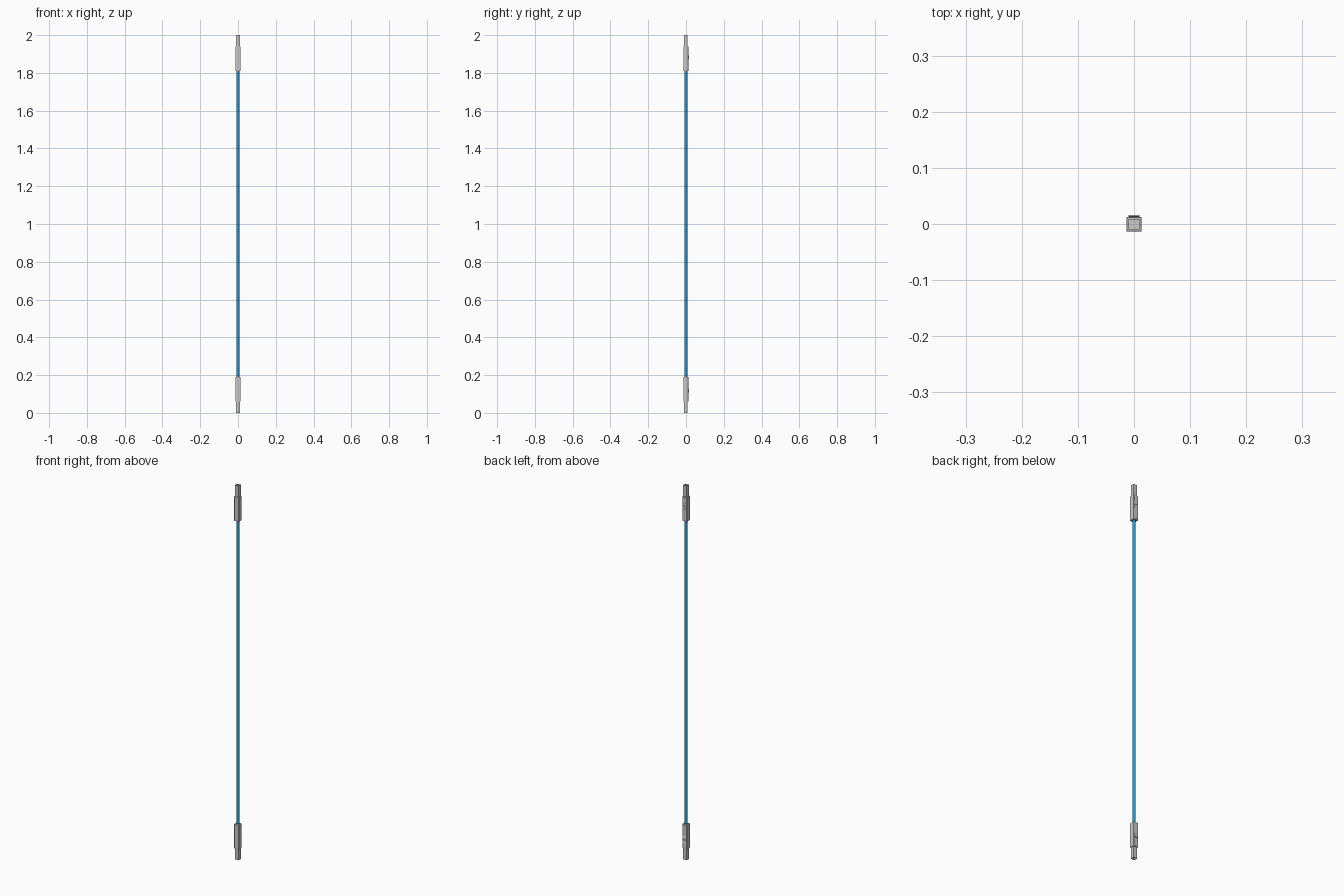
import bpy, bmesh, math

if "Cube" in bpy.data.objects:
    bpy.data.objects.remove(bpy.data.objects["Cube"])

blue = bpy.data.materials.new("cable_blue")
blue.diffuse_color = (0.01, 0.33, 0.72, 1)
blue.use_nodes = True
blue.node_tree.nodes["Principled BSDF"].inputs["Base Color"].default_value = blue.diffuse_color


def finish(name, bm):
    bmesh.ops.recalc_face_normals(bm, faces=bm.faces)
    me = bpy.data.meshes.new(name)
    bm.to_mesh(me)
    bm.free()
    ob = bpy.data.objects.new(name, me)
    bpy.context.collection.objects.link(ob)
    return ob


def mirror_ends(bm):
    """Copy the top-end geometry to the bottom end (mirror about z = 1)."""
    geo = bmesh.ops.duplicate(bm, geom=bm.verts[:] + bm.edges[:] + bm.faces[:])["geom"]
    for v in geo:
        if isinstance(v, bmesh.types.BMVert):
            v.co.z = 2 - v.co.z


def extrude_profile(name, yz, half_x):
    """Side profile in y,z extruded symmetrically along x, on both ends."""
    bm = bmesh.new()
    f = bm.faces.new([bm.verts.new((-half_x, y, z)) for y, z in yz])
    new = bmesh.ops.extrude_face_region(bm, geom=[f])["geom"]
    for v in new:
        if isinstance(v, bmesh.types.BMVert):
            v.co.x = half_x
    mirror_ends(bm)
    return finish(name, bm)


# plug housings
housing = extrude_profile("plug_housings", [
    (-0.0135, 1.81), (0.0125, 1.81), (0.0125, 1.94), (-0.0135, 1.94)], 0.0135)
bev = housing.modifiers.new("bevel", "BEVEL")
bev.width = 0.001
bev.segments = 1

# raised latch with a notch, on the back of each plug
extrude_profile("latches", [
    (0.010, 1.815), (0.0135, 1.815), (0.0135, 1.87), (0.016, 1.88),
    (0.016, 1.89), (0.0128, 1.893), (0.0128, 1.905), (0.0145, 1.91),
    (0.0135, 1.935), (0.010, 1.935)], 0.010)

# square plug tips with a shallow recess in the end face
bm = bmesh.new()
h = 0.0102
f = bm.faces.new([bm.verts.new((x, y, 1.935)) for x, y in
                  ((-h, -h), (h, -h), (h, h - 0.001), (-h, h - 0.001))])
new = bmesh.ops.extrude_face_region(bm, geom=[f])["geom"]
for v in new:
    if isinstance(v, bmesh.types.BMVert):
        v.co.z = 2.0
end = [g for g in new if isinstance(g, bmesh.types.BMFace)]
bmesh.ops.recalc_face_normals(bm, faces=bm.faces)
bmesh.ops.inset_region(bm, faces=end, thickness=0.002)
floor = bmesh.ops.extrude_face_region(bm, geom=end)["geom"]
bmesh.ops.delete(bm, geom=[g for g in end if g.is_valid], context="FACES")
for v in floor:
    if isinstance(v, bmesh.types.BMVert):
        v.co.z -= 0.008
mirror_ends(bm)
finish("plug_tips", bm)

# round cable between the plugs
bpy.ops.mesh.primitive_cylinder_add(vertices=16, radius=0.008, depth=1.64,
                                    location=(0, 0, 1))
cable = bpy.context.object
cable.name = "cable"
cable.data.materials.append(blue)
bpy.ops.object.shade_smooth_by_angle(angle=math.radians(40))
